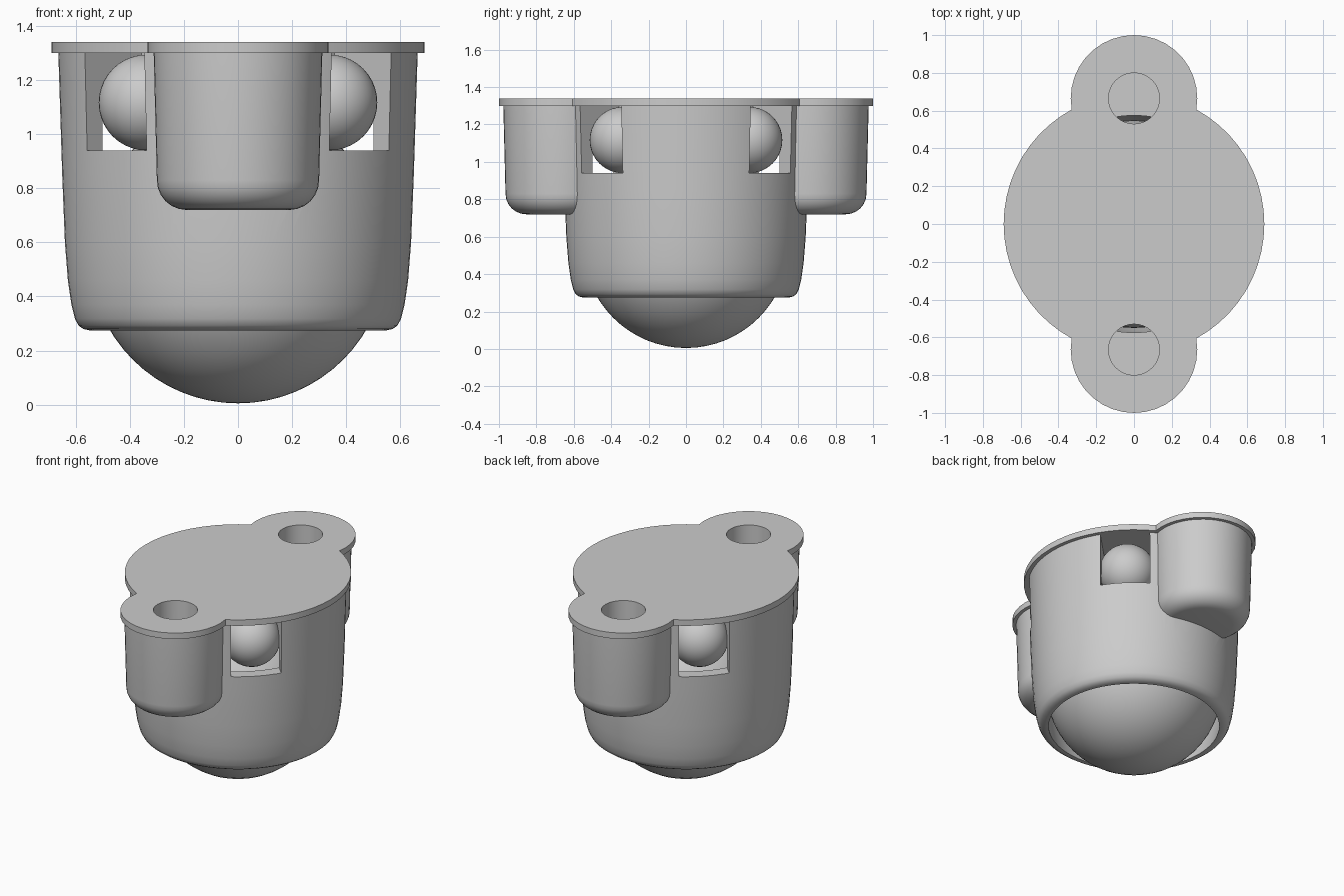
import bpy, bmesh
from math import sin, cos, pi, atan2, sqrt, radians
from mathutils import Matrix, Vector

if "Cube" in bpy.data.objects:
    bpy.data.objects.remove(bpy.data.objects["Cube"], do_unlink=True)

grey = bpy.data.materials.new("plain grey")
grey.use_nodes = True
grey.diffuse_color = (0.6, 0.6, 0.6, 1)
grey.node_tree.nodes["Principled BSDF"].inputs["Base Color"].default_value = (0.6, 0.6, 0.6, 1)


def finish(bm, name):
    bmesh.ops.recalc_face_normals(bm, faces=bm.faces)
    mesh = bpy.data.meshes.new(name)
    bm.to_mesh(mesh)
    bm.free()
    mesh.materials.append(grey)
    obj = bpy.data.objects.new(name, mesh)
    bpy.context.collection.objects.link(obj)
    return obj


def lathe(name, profile, y=0, sides=48):
    """Closed solid of revolution with flat end caps."""
    bm = bmesh.new()
    rings = [[bm.verts.new((r * cos(2 * pi * i / sides), y + r * sin(2 * pi * i / sides), z))
              for i in range(sides)] for r, z in profile]
    for a, b in zip(rings, rings[1:]):
        for i in range(sides):
            j = (i + 1) % sides
            bm.faces.new((a[i], a[j], b[j], b[i]))
    bm.faces.new(rings[0])
    bm.faces.new(rings[-1])
    return finish(bm, name)


def ball(name, radius, centre, u, v):
    bm = bmesh.new()
    bmesh.ops.create_uvsphere(bm, u_segments=u, v_segments=v, radius=radius,
                              matrix=Matrix.Translation(centre))
    return finish(bm, name)


def select(obj):
    bpy.ops.object.select_all(action="DESELECT")
    obj.select_set(True)
    bpy.context.view_layer.objects.active = obj


def combine(obj, other, operation):
    select(obj)
    mod = obj.modifiers.new("cut", "BOOLEAN")
    mod.operation = operation
    mod.solver = "EXACT"
    mod.object = other
    bpy.ops.object.modifier_apply(modifier=mod.name)
    bpy.data.objects.remove(other, do_unlink=True)


def smooth(obj):
    select(obj)
    bpy.ops.object.shade_smooth_by_angle(angle=radians(30))


EAR_Y = 0.665

# Housing: tapered cup with a rounded lower rim
housing = lathe("housing", [(0.55, 0.275), (0.572, 0.28), (0.59, 0.293), (0.603, 0.318),
                            (0.616, 0.37), (0.629, 0.46), (0.64, 0.60), (0.65, 0.85),
                            (0.665, 1.32)], sides=64)

# Mounting ears: rounded bosses at front and back
for side in (-1, 1):
    fillet = [(0.19 + 0.11 * sin(t * pi / 12), 0.83 - 0.11 * cos(t * pi / 12)) for t in range(7)]
    ear = lathe("ear", fillet + [(0.312, 1.31)], y=side * EAR_Y)
    combine(housing, ear, "UNION")

# Ball cavity, open at the bottom
cavity = lathe("cavity", [(0.53, 0.2), (0.535, 0.28), (0.56, 0.4), (0.575, 0.55),
                          (0.575, 1.11)], sides=64)
combine(housing, cavity, "DIFFERENCE")

# Four diagonal windows
for k in range(4):
    bm = bmesh.new()
    turn = Matrix.Rotation(pi / 4 + k * pi / 2, 4, "Z")
    bmesh.ops.create_cube(bm, size=1, matrix=turn @ Matrix.Translation((0.625, 0, 1.14))
                          @ Matrix.Diagonal((0.55, 0.311, 0.4, 1)))
    combine(housing, finish(bm, "window"), "DIFFERENCE")

# Top plate: large disc merged with two ear discs in one outline
R, r = 0.69, 0.335
ny = (R * R - r * r + EAR_Y ** 2) / (2 * EAR_Y)
nx = sqrt(R * R - ny * ny)
a_main, a_ear = atan2(ny, nx), atan2(ny - EAR_Y, nx)
half = []
for i in range(21):
    a = -a_main + 2 * a_main * i / 20
    half.append((R * cos(a), R * sin(a)))
for i in range(1, 20):
    a = a_ear + (pi - 2 * a_ear) * i / 20
    half.append((r * cos(a), EAR_Y + r * sin(a)))
outline = half + [(-x, -y) for x, y in half]
bm = bmesh.new()
face = bm.faces.new([bm.verts.new((x, y, 1.3)) for x, y in outline])
top = bmesh.ops.extrude_face_region(bm, geom=[face])["geom"]
bmesh.ops.translate(bm, vec=(0, 0, 0.04), verts=[v for v in top if isinstance(v, bmesh.types.BMVert)])
plate = finish(bm, "top_plate")

# Blind screw holes through the plate into the ears
for side in (-1, 1):
    for target in (housing, plate):
        combine(target, lathe("bore", [(0.135, 0.8), (0.135, 1.4)], y=side * EAR_Y, sides=32),
                "DIFFERENCE")

# Main rolling ball and the four small bearing balls
parts = [housing, plate, ball("main_ball", 0.55, (0, 0, 0.555), 64, 32)]
for sx in (-1, 1):
    for sy in (-1, 1):
        parts.append(ball("bearing_ball", 0.177, (sx * 0.338, sy * 0.338, 1.117), 40, 20))

for part in parts:
    smooth(part)
